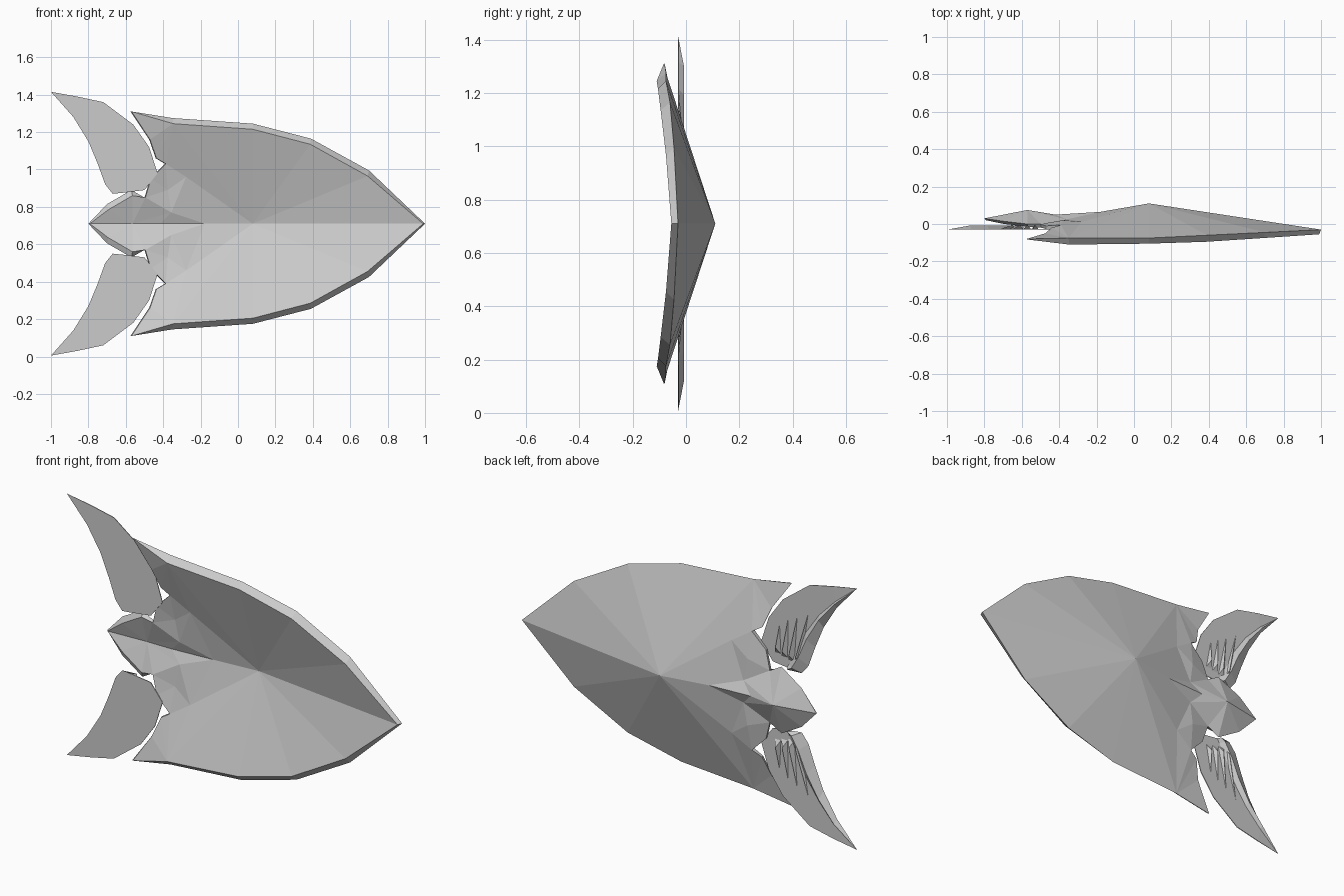
import bpy
import bmesh
from mathutils import Vector

if "Cube" in bpy.data.objects:
    bpy.data.objects.remove(bpy.data.objects["Cube"])

MID = 0.71  # height of the mirror plane

grey = bpy.data.materials.new("plain_grey")
grey.use_nodes = True
COLOUR = (0.6, 0.6, 0.6, 1)
grey.diffuse_color = COLOUR
grey.node_tree.nodes["Principled BSDF"].inputs["Base Color"].default_value = COLOUR


def make_part(name, builders):
    """Run each builder for its half, weld the seam and make an object."""
    bm = bmesh.new()
    for build, side in builders:
        build(bm, side)
    bmesh.ops.remove_doubles(bm, verts=bm.verts, dist=0.0005)
    bmesh.ops.dissolve_degenerate(bm, edges=bm.edges, dist=0.0002)
    bmesh.ops.recalc_face_normals(bm, faces=bm.faces)
    mesh = bpy.data.meshes.new(name)
    bm.to_mesh(mesh)
    bm.free()
    mesh.materials.append(grey)
    obj = bpy.data.objects.new(name, mesh)
    bpy.context.collection.objects.link(obj)
    return obj


# Shell points: x, distance from the mirror plane, back y, front y
SHELL = {
    "tip": (1, 0, -.03, -.055), "r1": (.7, .285, -.045, -.075),
    "r2": (.39, .455, -.06, -.095), "r3": (.08, .535, -.075, -.105),
    "r4": (-.35, .565, -.075, -.11), "r5": (-.575, .6, -.08, -.083),
    "e1": (-.475, .45, -.05, -.065), "e2": (-.44, .35, -.02, -.035),
    "e3": (-.39, .32, -.005, -.03), "m1": (-.47, .24, -.01, -.028),
    "m2": (-.5, .14, 0, -.02), "t1": (-.57, .18, 0, -.015),
    "t2": (-.7, .105, .015, 0), "t3": (-.8, 0, .03, .02),
    "h1": (-.57, 0, .075, .03), "h2": (-.42, 0, .05, .03),
    "h3": (-.18, 0, .065, .045), "apex": (.08, 0, .11, .065),
    "k1": (-.36, .06, .025, .01), "k2": (-.38, .18, .02, 0),
    "k3": (-.28, .25, .012, -.012),
}
RIM = "tip r1 r2 r3 r4 r5 e1 e2 e3 m1 m2 t1 t2 t3".split()
INSET = "r1 r2 r3 r4 t1 t2".split()
FACETS = """apex tip r1,apex r1 r2,apex r2 r3,apex r3 r4,apex r4 k3,apex k3 h3,
r4 r5 e1,r4 e1 e2,r4 e2 e3,r4 e3 k3,h3 k3 k1,k3 k2 k1,k3 e3 k2,e3 m1 k2,m1 m2 k2,
k2 m2 k1,h3 k1 h2,h2 k1 h1,k1 m2 h1,m2 t1 h1,t1 t2 h1,t2 t3 h1"""


def shell_half(bm, side):
    back, front = {}, {}
    for key, (x, d, yb, yf) in SHELL.items():
        back[key] = bm.verts.new((x, yb, MID + side * d))
        inner = d - 0.03 if key in INSET else d
        front[key] = bm.verts.new((x * 0.99, yf, MID + side * inner))
    for facet in FACETS.split(","):
        for sheet in (back, front):
            bm.faces.new([sheet[k] for k in facet.split()])
    # bevelled rim between the two sheets
    for a, b in zip(RIM, RIM[1:]):
        bm.faces.new((back[a], back[b], front[b], front[a]))


make_part("body_shell", [(shell_half, 1), (shell_half, -1)])

# Fin edges: the concave trailing edge and the convex leading edge
TRAILING = [(-1, .705), (-.88, .57), (-.8, .44), (-.75, .32), (-.71, .21), (-.67, .16), (-.62, .165)]
LEADING = [(-1, .705), (-.86, .68), (-.72, .65), (-.56, .53), (-.475, .41), (-.43, .27), (-.5, .18)]


def fin_half(bm, side):
    rows = []
    for i, (c, g) in enumerate(zip(TRAILING, LEADING)):
        c, g = Vector(c), Vector(g)
        lift = 0.022 if i else 0
        base = 0.004 if i else 0
        section = [(c, 0), (c.lerp(g, .2), lift), (c.lerp(g, .3), base), (g, base), (g, 0)]
        rows.append([bm.verts.new((p.x, -.03 + h, MID + side * p.y)) for p, h in section])
    for a, b in zip(rows, rows[1:]):
        for j in range(5):
            k = (j + 1) % 5
            bm.faces.new((a[j], a[k], b[k], b[j]))
    bm.faces.new(rows[-1])


make_part("upper_fin", [(fin_half, 1)])
make_part("lower_fin", [(fin_half, -1)])

# Fin rays: slim wedges fanning out on the back of each fin (root, end)
RAYS = [((-.53, .23), (-.54, .39)), ((-.57, .22), (-.59, .43)),
        ((-.61, .21), (-.645, .46)), ((-.65, .21), (-.71, .49))]


def rays_half(bm, side):
    for root, end in RAYS:
        points = [(root[0] - .02, -.028, root[1]), (root[0] + .02, -.028, root[1]),
                  (root[0], -.004, root[1] + .04), (end[0], -.026, end[1])]
        v = [bm.verts.new((x, y, MID + side * d)) for x, y, d in points]
        for tri in ((0, 1, 2), (0, 1, 3), (1, 2, 3), (2, 0, 3)):
            bm.faces.new([v[i] for i in tri])


make_part("upper_fin_rays", [(rays_half, 1)])
make_part("lower_fin_rays", [(rays_half, -1)])
